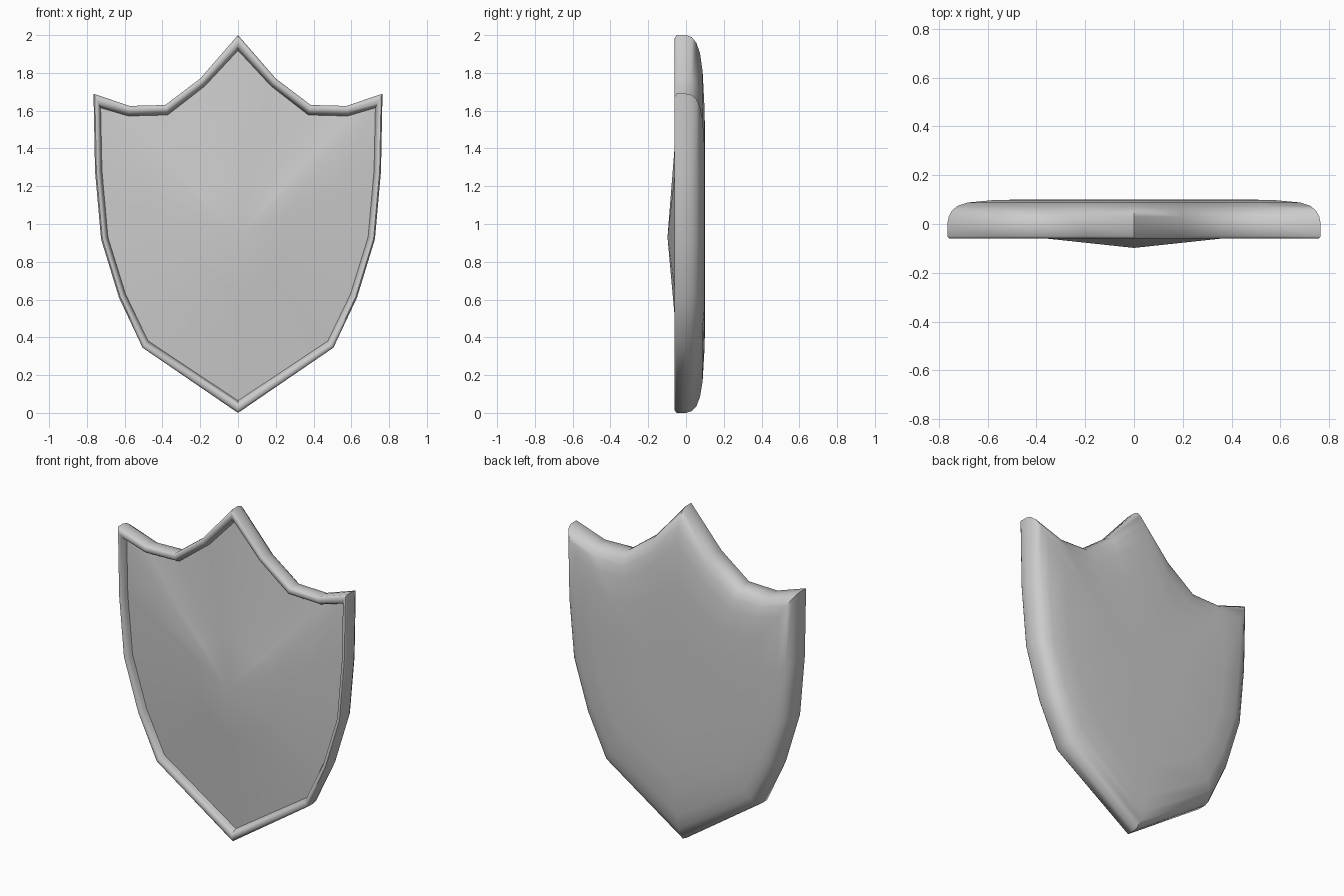
import bpy, bmesh
from mathutils import Vector

if "Cube" in bpy.data.objects:
    bpy.data.objects.remove(bpy.data.objects["Cube"])

# Right half of the outline (x, z), bottom tip to top peak, then mirrored
half = [(0, 0), (0.505, 0.345), (0.63, 0.61), (0.725, 0.92), (0.757, 1.28),
        (0.765, 1.69), (0.575, 1.625), (0.385, 1.63), (0.2, 1.77), (0, 2.0)]
outline = [Vector(p) for p in half + [(-x, z) for x, z in half[-2:0:-1]]]
centre = Vector((0, 0.93))


def inset(d):
    """Mitred inset of the outline, a little wider along z than x."""
    result = []
    for i, p in enumerate(outline):
        a = (p - outline[i - 1]).normalized()
        b = (outline[(i + 1) % len(outline)] - p).normalized()
        na, nb = Vector((-a.y, a.x)), Vector((-b.y, b.x))
        m = (na + nb) * d / (1 + na.dot(nb))
        result.append(p + Vector((m.x * 0.9, m.y * 1.3)))
    return result


def scaled(points, sx, sz):
    return [Vector((p.x * sx, centre.y + (p.y - centre.y) * sz)) for p in points]


bm = bmesh.new()


def ring(points, y):
    return [bm.verts.new((p.x, y, p.y)) for p in points]


# Domed front face, grooved rim, side wall and rounded back
groove = inset(0.041)
rings = [ring(scaled(groove, s, s), -0.098 + 0.078 * s) for s in (0.35, 0.7, 1)]
rings += [ring(inset(d), y) for d, y in
          ((0.036, -0.040), (0.029, -0.055), (0.020, -0.060), (0.008, -0.060), (0, -0.050))]
rings += [ring(scaled(outline, sx, sz), y) for sx, sz, y in
          ((1, 1, 0.0), (0.993, 0.99, 0.03), (0.975, 0.962, 0.055), (0.945, 0.91, 0.074),
           (0.89, 0.82, 0.088), (0.74, 0.62, 0.099), (0.35, 0.3, 0.101))]

n = len(outline)
for r, s in zip(rings, rings[1:]):
    for i in range(n):
        j = (i + 1) % n
        bm.faces.new((r[i], r[j], s[j], s[i]))
for r, y in ((rings[0], -0.098), (rings[-1], 0.101)):
    c = bm.verts.new((0, y, centre.y))
    for i in range(n):
        bm.faces.new((r[i], r[(i + 1) % n], c))
bmesh.ops.recalc_face_normals(bm, faces=bm.faces)

# Shield body
mesh = bpy.data.meshes.new("shield")
bm.to_mesh(mesh)
bm.free()
shield = bpy.data.objects.new("shield", mesh)
bpy.context.collection.objects.link(shield)
bpy.context.view_layer.objects.active = shield
shield.select_set(True)
bpy.ops.object.shade_smooth_by_angle(angle=0.9)

# Crisp vertical ridge down the middle of the front face
sharp = mesh.attributes.get("sharp_edge") or mesh.attributes.new("sharp_edge", "BOOLEAN", "EDGE")
for e in mesh.edges:
    a, b = (mesh.vertices[v].co for v in e.vertices)
    if abs(a.x) < 1e-4 and abs(b.x) < 1e-4 and max(a.y, b.y) < -0.019:
        sharp.data[e.index].value = True
